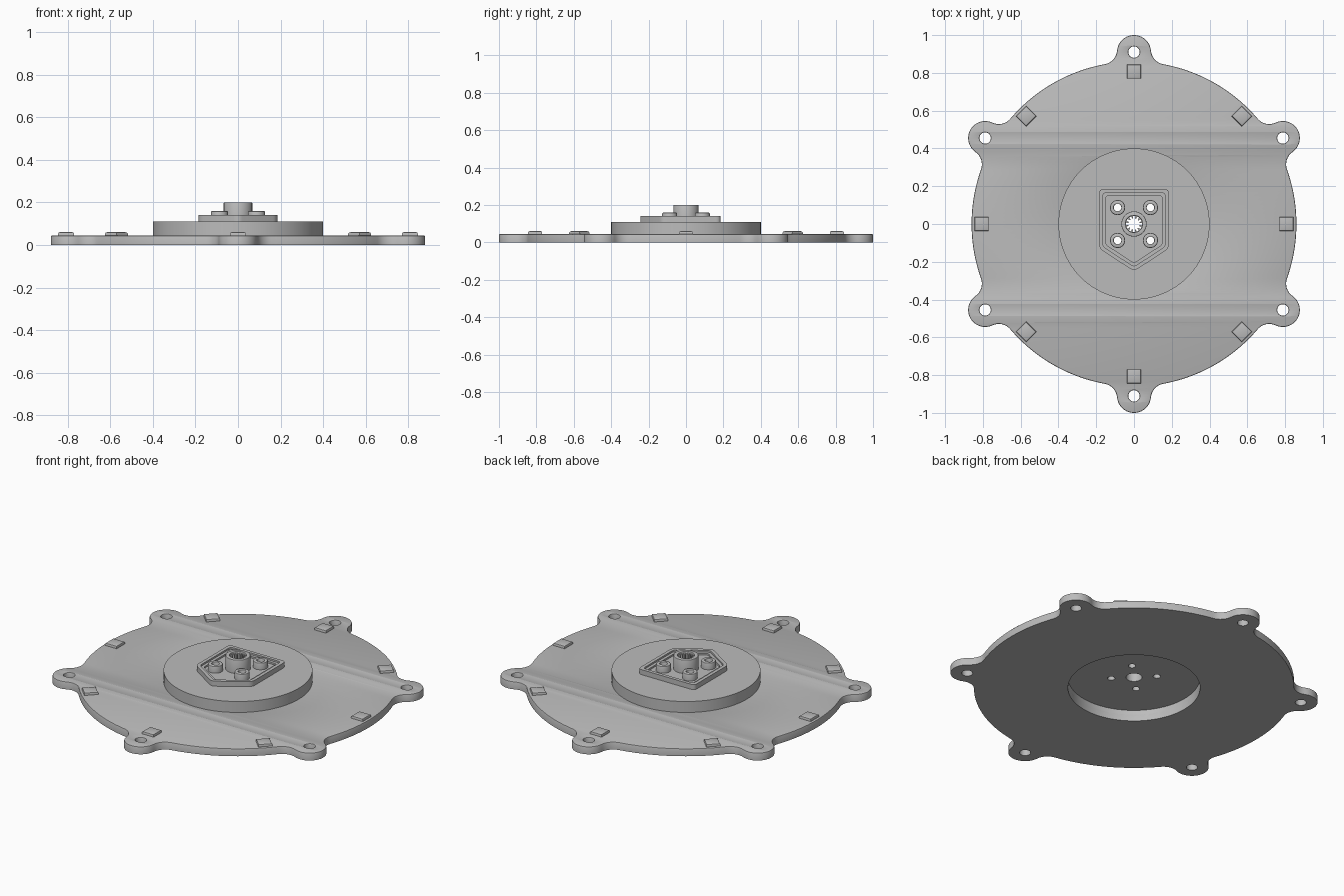
import bpy, bmesh
from math import sin, cos, pi, radians, atan2, sqrt
from mathutils import Vector

cube = bpy.data.objects.get("Cube")
if cube:
    bpy.data.objects.remove(cube)

gray = bpy.data.materials.new("plain gray")
gray.use_nodes = True
COLOR = (0.5, 0.5, 0.5, 1)
gray.diffuse_color = COLOR
gray.node_tree.nodes["Principled BSDF"].inputs["Base Color"].default_value = COLOR


def arc(cx, cy, r, a0, a1, n):
    return [(cx + r * cos(a0 + (a1 - a0) * i / n), cy + r * sin(a0 + (a1 - a0) * i / n)) for i in range(n + 1)]


def circle(r, x=0, y=0, n=32):
    return arc(x, y, r, 0, 2 * pi, n)[:-1]


def slab(name, loops, z0, z1, bevel=0.0):
    """Extruded flat profile: first loop is the outline, the others are holes."""
    curve = bpy.data.curves.new(name, "CURVE")
    curve.dimensions = "2D"
    curve.fill_mode = "BOTH"
    curve.extrude = (z1 - z0) / 2
    for loop in loops:
        spline = curve.splines.new("POLY")
        spline.points.add(len(loop) - 1)
        for p, (x, y) in zip(spline.points, loop):
            p.co = (x, y, 0, 1)
        spline.use_cyclic_u = True
    temp = bpy.data.objects.new(name + "_profile", curve)
    bpy.context.collection.objects.link(temp)
    bpy.context.view_layer.update()
    graph = bpy.context.evaluated_depsgraph_get()
    mesh = bpy.data.meshes.new_from_object(temp.evaluated_get(graph))
    bpy.data.objects.remove(temp)

    bm = bmesh.new()
    bm.from_mesh(mesh)
    bmesh.ops.remove_doubles(bm, verts=bm.verts, dist=1e-5)
    bmesh.ops.translate(bm, verts=bm.verts, vec=(0, 0, (z0 + z1) / 2))
    bmesh.ops.recalc_face_normals(bm, faces=bm.faces)
    if bevel:
        rim = [e for e in bm.edges if all(abs(v.co.z - z1) < 1e-4 for v in e.verts)
               and len(e.link_faces) == 2 and e.calc_face_angle() > 1]
        bmesh.ops.bevel(bm, geom=rim, offset=bevel, segments=2, profile=0.5, affect="EDGES")
    bm.to_mesh(mesh)
    bm.free()
    mesh.name = name
    mesh.materials.clear()
    mesh.materials.append(gray)
    obj = bpy.data.objects.new(name, mesh)
    bpy.context.collection.objects.link(obj)
    return obj


def smooth(obj):
    bpy.ops.object.select_all(action="DESELECT")
    obj.select_set(True)
    bpy.context.view_layer.objects.active = obj
    bpy.ops.object.shade_smooth_by_angle(angle=radians(30))


# Outline of the base disc with six filleted ears
DISC, EAR_AT, EAR, FILLET = 0.86, 0.91, 0.09, 0.08
fy = ((DISC + FILLET) ** 2 + EAR_AT ** 2 - (EAR + FILLET) ** 2) / (2 * EAR_AT)
fx = sqrt((DISC + FILLET) ** 2 - fy ** 2)
to_ear = atan2(EAR_AT - fy, -fx) % (2 * pi)
to_disc = atan2(-fy, -fx) % (2 * pi)
disc_a = atan2(fy, fx)
half = (arc(0, 0, DISC, pi / 3, disc_a, 12)[:-1]
        + arc(fx, fy, FILLET, to_disc, to_ear, 8)[:-1]
        + arc(0, EAR_AT, EAR, to_ear - pi, pi / 2, 10))
sector = half + [(-x, y) for x, y in reversed(half[1:-1])]
outline, ear_holes = [], []
for k in range(6):
    a = k * pi / 3
    outline += [(x * cos(a) - y * sin(a), x * sin(a) + y * cos(a)) for x, y in sector]
    ear_holes.append(circle(0.03, -EAR_AT * sin(a), EAR_AT * cos(a)))

RECESS = 0.355
smooth(slab("base_disc", [outline, circle(RECESS, n=96)] + ear_holes, 0, 0.045, 0.006))

# Raised boss, hollow from below, with screw and shaft holes
spots = [(sx * 0.087, sy * 0.087) for sx in (-1, 1) for sy in (-1, 1)]
screw_holes = [circle(0.02, x, y) for x, y in spots]
shaft_hole = circle(0.043)
boss = slab("boss", [circle(0.4, n=96), shaft_hole] + screw_holes, 0.02, 0.11)
cutter = slab("recess_cutter", [circle(RECESS, n=96)], -0.05, 0.065)
cutter.hide_render = True
cut = boss.modifiers.new("recess", "BOOLEAN")
cut.object = cutter
cut.operation = "DIFFERENCE"
cut.solver = "EXACT"
bpy.ops.object.select_all(action="DESELECT")
bpy.context.view_layer.objects.active = boss
boss.select_set(True)
bpy.ops.object.modifier_apply(modifier=cut.name)
bpy.data.objects.remove(cutter)
smooth(boss)


# Five-sided mount with a raised rim
def pentagon(inset, rounding):
    w, slope = 0.185 - inset, 0.65
    tip = -0.25 + 1.19 * inset
    corners = [Vector(c) for c in ((w, w), (-w, w), (-w, tip + slope * w), (0, tip), (w, tip + slope * w))]
    points = []
    for i, c in enumerate(corners):
        a = c + (corners[i - 1] - c).normalized() * rounding
        b = c + (corners[(i + 1) % 5] - c).normalized() * rounding
        for t in (0, 0.25, 0.5, 0.75, 1):
            p = a * (1 - t) ** 2 + c * 2 * t * (1 - t) + b * t * t
            points.append((p.x, p.y))
    return points


smooth(slab("mount_rim", [pentagon(0, 0.025), pentagon(0.02, 0.018)], 0.11, 0.14))
smooth(slab("mount_step", [pentagon(0.02, 0.018), pentagon(0.037, 0.012)], 0.11, 0.13))
smooth(slab("mount_floor", [pentagon(0.037, 0.012), shaft_hole] + screw_holes, 0.11, 0.12))

# Screw collars around the four holes
for i, (x, y) in enumerate(spots):
    smooth(slab(f"screw_collar_{i + 1}", [circle(0.04, x, y), circle(0.02, x, y)], 0.12, 0.16, 0.006))

# Central hub with a splined bore
TEETH = 12
spline_bore = []
for k in range(TEETH):
    for r, shift in ((0.043, -0.3), (0.043, 0.2), (0.029, 0.3), (0.029, 0.6)):
        a = 2 * pi * (k + shift) / TEETH
        spline_bore.append((r * cos(a), r * sin(a)))
smooth(slab("hub", [circle(0.067, n=48), circle(0.045)], 0.12, 0.2, 0.004))
smooth(slab("hub_spline", [circle(0.046), spline_bore], 0.12, 0.19))

# Eight small clips near the edge
for k in range(8):
    s = 0.038
    clip = slab(f"clip_{k + 1}", [[(-s, -s), (s, -s), (s, s), (-s, s)]], 0.04, 0.06, 0.008)
    a = k * pi / 4
    clip.location = (0.807 * cos(a), 0.807 * sin(a), 0)
    clip.rotation_euler.z = a
    smooth(clip)
